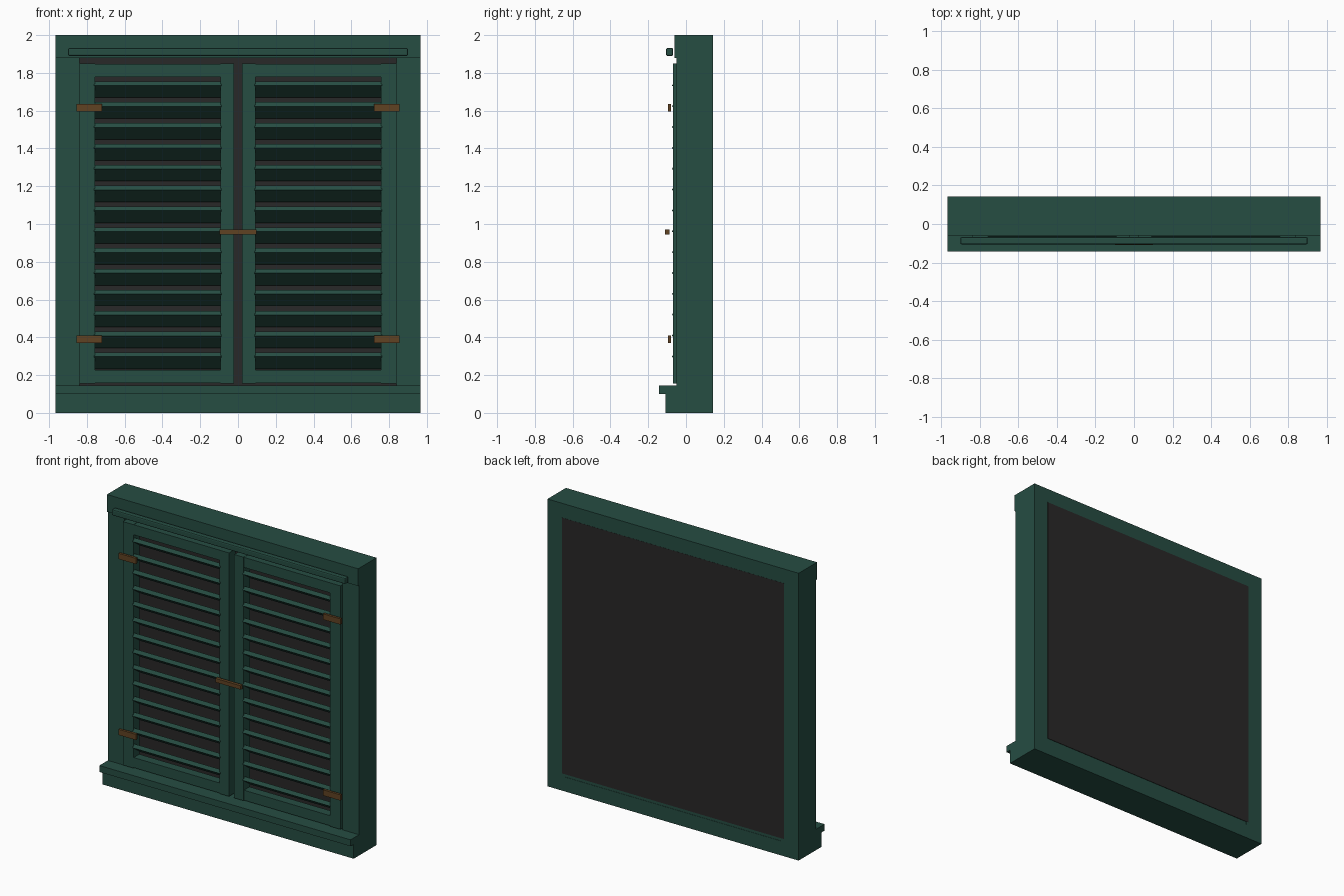
import bpy, math
from mathutils import Matrix

if "Cube" in bpy.data.objects:
    bpy.data.objects.remove(bpy.data.objects["Cube"])


def material(name, rgb):
    m = bpy.data.materials.new(name)
    m.diffuse_color = (*rgb, 1)
    m.use_nodes = True
    m.node_tree.nodes["Principled BSDF"].inputs["Base Color"].default_value = m.diffuse_color
    return m


GREEN = material("dark_green_paint", (0.019, 0.074, 0.055))
BROWN = material("rusty_brown", (0.118, 0.055, 0.016))
CHARCOAL = material("charcoal", (0.022, 0.021, 0.021))


def box(name, x, y, z, mat, tilt=0, bevel=0):
    """Box from (min, max) ranges, optionally tilted about x and bevelled."""
    bpy.ops.mesh.primitive_cube_add(size=1)
    ob = bpy.context.object
    ob.name = name
    ob.data.name = name
    size = [r[1] - r[0] for r in (x, y, z)]
    ob.data.transform(Matrix.Rotation(tilt, 4, 'X') @ Matrix.Diagonal((*size, 1)))
    ob.location = [(r[0] + r[1]) / 2 for r in (x, y, z)]
    ob.data.materials.append(mat)
    if bevel:
        mod = ob.modifiers.new("bevel", 'BEVEL')
        mod.width = bevel
        mod.segments = 2
    return ob


def span(side, a, b):
    return (a, b) if side > 0 else (-b, -a)


W, BACK = 0.967, 0.142

# Surrounding frame
box("lintel", (-W, W), (-0.06, BACK), (1.88, 2.0), GREEN)
box("sill_base", (-W, W), (-0.108, BACK), (0, 0.1), GREEN)
box("sill_ledge", (-W, W), (-0.143, BACK - 0.002), (0.1, 0.145), GREEN)
box("back_panel", (-0.855, 0.855), (0.045, BACK + 0.001), (0.12, 1.9), CHARCOAL)
box("top_rail_bar", (-0.9, 0.9), (-0.106, -0.068), (1.89, 1.932), GREEN, bevel=0.008)

# Louver measurements
TILT = math.radians(-35)
LENGTH, THICK = 0.112, 0.027
half_h = (LENGTH * math.sin(-TILT) + THICK * math.cos(TILT)) / 2
half_d = (LENGTH * math.cos(TILT) + THICK * math.sin(-TILT)) / 2

for side, tag in ((-1, "left"), (1, "right")):
    box(f"{tag}_jamb", span(side, 0.838, W), (-0.05, BACK), (0.1, 1.88), GREEN)

    # Shutter stiles and rails
    for part, a, b in (("outer", 0.757, 0.838), ("inner", 0.02, 0.092)):
        box(f"{tag}_shutter_{part}_stile", span(side, a, b), (-0.07, 0.0),
            (0.155, 1.85), GREEN)
    for part, z in (("top", (1.778, 1.848)), ("bottom", (0.157, 0.227))):
        box(f"{tag}_shutter_{part}_rail", span(side, 0.09, 0.76), (-0.066, -0.004),
            z, GREEN)

    # Louvers, front edge raised
    for i in range(14):
        top = 1.755 - i * 0.1104
        zc, yc = top - half_h, -0.075 + half_d
        box(f"{tag}_louver_{i + 1}", span(side, 0.087, 0.762),
            (yc - LENGTH / 2, yc + LENGTH / 2), (zc - THICK / 2, zc + THICK / 2),
            GREEN, tilt=TILT)

    # Hinges
    for part, z in (("lower", 0.39), ("upper", 1.615)):
        box(f"{tag}_{part}_hinge", span(side, 0.72, 0.855), (-0.096, -0.079),
            (z - 0.02, z + 0.02), BROWN)

# Latch across both shutters
box("latch", (-0.098, 0.098), (-0.11, -0.088), (0.945, 0.972), BROWN)
